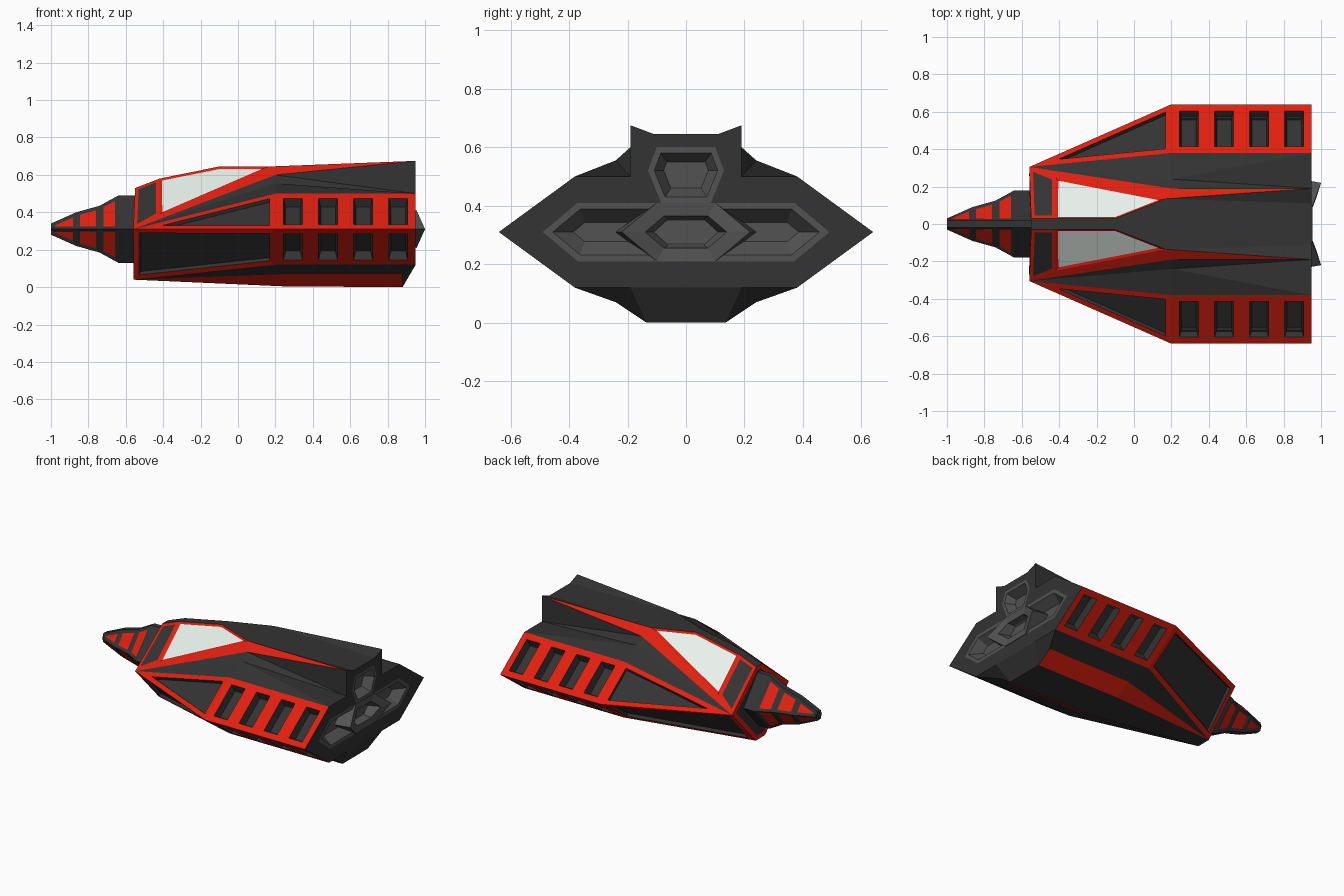
import bpy, bmesh
from mathutils import Vector

if "Cube" in bpy.data.objects:
    bpy.data.objects.remove(bpy.data.objects["Cube"])

def material(name, rgb):
    m = bpy.data.materials.new(name)
    m.diffuse_color = (*rgb, 1)
    m.use_nodes = True
    m.node_tree.nodes["Principled BSDF"].inputs["Base Color"].default_value = m.diffuse_color
    return m

DARK, RED, GLASS, GREY = range(4)
MATS = [material("hull_dark", (0.033, 0.033, 0.033)), material("trim_red", (0.75, 0.014, 0.005)),
        material("window_glass", (0.8, 0.88, 0.83)), material("engine_grey", (0.085, 0.085, 0.085))]

def panel(bm, pts, mat=DARK, steps=(), inner=DARK, ref=(0.2, 0, 0.31)):
    """Flat plate facing away from ref, optionally inset/recessed with a second colour."""
    f = bm.faces.new([bm.verts.new(p) for p in pts])
    f.normal_update()
    if ref and f.normal.dot(f.calc_center_median() - Vector(ref)) < 0:
        f.normal_flip()
    f.material_index = mat
    for i, (thick, depth) in enumerate(steps):
        bmesh.ops.inset_individual(bm, faces=[f], thickness=thick, depth=depth, use_even_offset=True)
        if i == 0 and len(steps) > 1:
            f.material_index = inner      # walls of the recess take the inner colour
    if steps:
        f.material_index = inner

def finish(bm, name, mirror=False, recalc=False):
    bmesh.ops.remove_doubles(bm, verts=bm.verts, dist=0.0005)
    if recalc:
        bmesh.ops.recalc_face_normals(bm, faces=bm.faces)
    me = bpy.data.meshes.new(name)
    bm.to_mesh(me)
    bm.free()
    for m in MATS:
        me.materials.append(m)
    ob = bpy.data.objects.new(name, me)
    bpy.context.collection.objects.link(ob)
    if mirror:
        md = ob.modifiers.new("mirror", 'MIRROR')
        md.use_axis = (False, True, False)
        md.use_clip = True
    return ob

def mid(p):
    return (p[0], 0, p[2])

def lerp(a, b, t):
    return Vector(a).lerp(Vector(b), t)

def both(half):
    return half + [(x, -y, z) for x, y, z in reversed(half)]

def hexagon(xs, xt, w, t, h):
    """Six-point ring: side points at xs, top and bottom points at xt."""
    half = [(xt, t, 0.31 + h), (xs, w, 0.31), (xt, t, 0.31 - h)]
    return both(half)

# Key points of the +y half
nose_t, nose_m, nose_b = (-.55, .03, .53), (-.56, .305, .31), (-.56, .05, .04)
win_t, win_b, roof = (-.42, .03, .58), (-.42, .25, .39), (-.1, .03, .645)
strip_u, strip_l, shoulder = (.17, .135, .645), (.2, .19, .6), (.2, .24, .555)
ridge, edge, low = (.2, .38, .5), (.2, .64, .31), (.2, .38, .12)
ridge2, edge2, low2 = (.95, .38, .5), (.95, .64, .31), (.95, .38, .12)
fin, fin_in, fin_base = (.95, .19, .675), (.95, .11, .645), (.95, .19, .5)
keel_o, keel_i = (.25, .24, .07), (.25, .135, .004)
tail_o, tail_i, tail_s = (.88, .24, .07), (.88, .135, 0), (.95, .19, .12)

# Hull shell
bm = bmesh.new()
for pts in ([mid(nose_t), nose_t, win_t, mid(win_t)], [mid(win_t), win_t, roof, mid(roof)],
            [mid(roof), roof, strip_u, fin_in, mid(fin_in)], [strip_u, fin, fin_in],
            [strip_l, fin, fin_base], [strip_l, shoulder, fin_base], [shoulder, ridge2, fin_base],
            [shoulder, ridge, ridge2], [nose_m, ridge, shoulder], [nose_m, shoulder, strip_l],
            [nose_b, low, keel_o], [low, low2, tail_o, keel_o],
            [nose_b, keel_i, mid(keel_i), mid(nose_b)], [keel_i, tail_i, mid(tail_i), mid(keel_i)],
            [low2, tail_s, tail_i, tail_o], [tail_s, mid(tail_s), mid(tail_i), tail_i]):
    panel(bm, pts)
# Rear wall around the engine openings
h1, h2, h3 = (.95, .37, .41), (.95, .49, .31), (.95, .37, .21)
n1, n2, n3 = (.95, .085, .41), (.95, .13, .52), (.95, .1, .6)
for pts in ([mid(fin_in), fin_in, fin, fin_base, ridge2, h1, n1, n2, n3, mid(n3)],
            [ridge2, edge2, h2, h1], [edge2, low2, h3, h2],
            [low2, tail_s, mid(tail_s), mid(h3), h3]):
    panel(bm, pts)
finish(bm, "hull_shell", mirror=True)

# Red trim strips
bm = bmesh.new()
for pts in ([nose_m, strip_l, strip_u, win_b], [strip_u, strip_l, fin],
            [nose_b, keel_o, keel_i], [keel_o, tail_o, tail_i, keel_i]):
    panel(bm, pts, RED)
finish(bm, "trim_strips", mirror=True)

# Cockpit: windscreen frame and side window
bm = bmesh.new()
panel(bm, [nose_t, win_t, win_b, nose_m], RED, [(.02, 0)], DARK)
finish(bm, "cockpit_frame", mirror=True)
bm = bmesh.new()
panel(bm, [win_t, roof, strip_u, win_b], RED, [(.014, -.006)], GLASS)
finish(bm, "side_window", mirror=True)

# Side pods: front recessed panels and four vents above and below
bm = bmesh.new()
panel(bm, [nose_m, edge, ridge], RED, [(.032, 0), (.004, -.02)], DARK)
panel(bm, [nose_m, edge, low, nose_b], RED, [(.032, 0), (.005, -.02)], DARK)
for a, a2 in ((ridge, ridge2), (low, low2)):
    for i in range(4):
        t0, t1 = i / 4, (i + 1) / 4
        panel(bm, [lerp(a, a2, t0), lerp(a, a2, t1), lerp(edge, edge2, t1), lerp(edge, edge2, t0)],
              RED, [(.043, 0), (.012, -.05)], DARK)
finish(bm, "side_pods", mirror=True)

# Front plate behind the nose
bm = bmesh.new()
panel(bm, both([nose_t, nose_m, nose_b]), RED, [(.03, 0)], DARK)
finish(bm, "front_plate")

# Nose: tapering rings with red inlays
bm = bmesh.new()
rings = [hexagon(x, x, r, .018, r) for x, r in
         ((-1, .03), (-.865, .09), (-.74, .125), (-.64, .18), (-.54, .18))]
panel(bm, rings[0], ref=(-.6, 0, .31))
for k, (a, b) in enumerate(zip(rings, rings[1:])):
    for i in range(6):
        j = (i + 1) % 6
        inlay = k < 3 and i not in (2, 5)
        panel(bm, [a[i], a[j], b[j], b[i]], DARK, [(.02, -.004)] if inlay else (), RED,
              ref=(-.5, 0, .31))
finish(bm, "nose")

# Engine recesses in the rear wall
bm = bmesh.new()
panel(bm, both([h1, h2, h3]), GREY, [(.022, 0), (.045, -.06)], GREY)
panel(bm, both([n3, n2, n1]), GREY, [(.02, 0), (.03, -.06)], GREY)
finish(bm, "engine_recesses")

# Engine core: pointed hexagonal nozzle
bm = bmesh.new()
core = [hexagon(.89, .89, .24, .12, .09), hexagon(1, .955, .22, .1, .1),
        hexagon(.975, .95, .14, .075, .055), hexagon(.9, .9, .11, .06, .045)]
for a, b in zip(core, core[1:]):
    for i in range(6):
        j = (i + 1) % 6
        panel(bm, [a[i], a[j], b[j], b[i]], GREY, ref=None)
panel(bm, core[-1], GREY, ref=None)
finish(bm, "engine_core", recalc=True)
